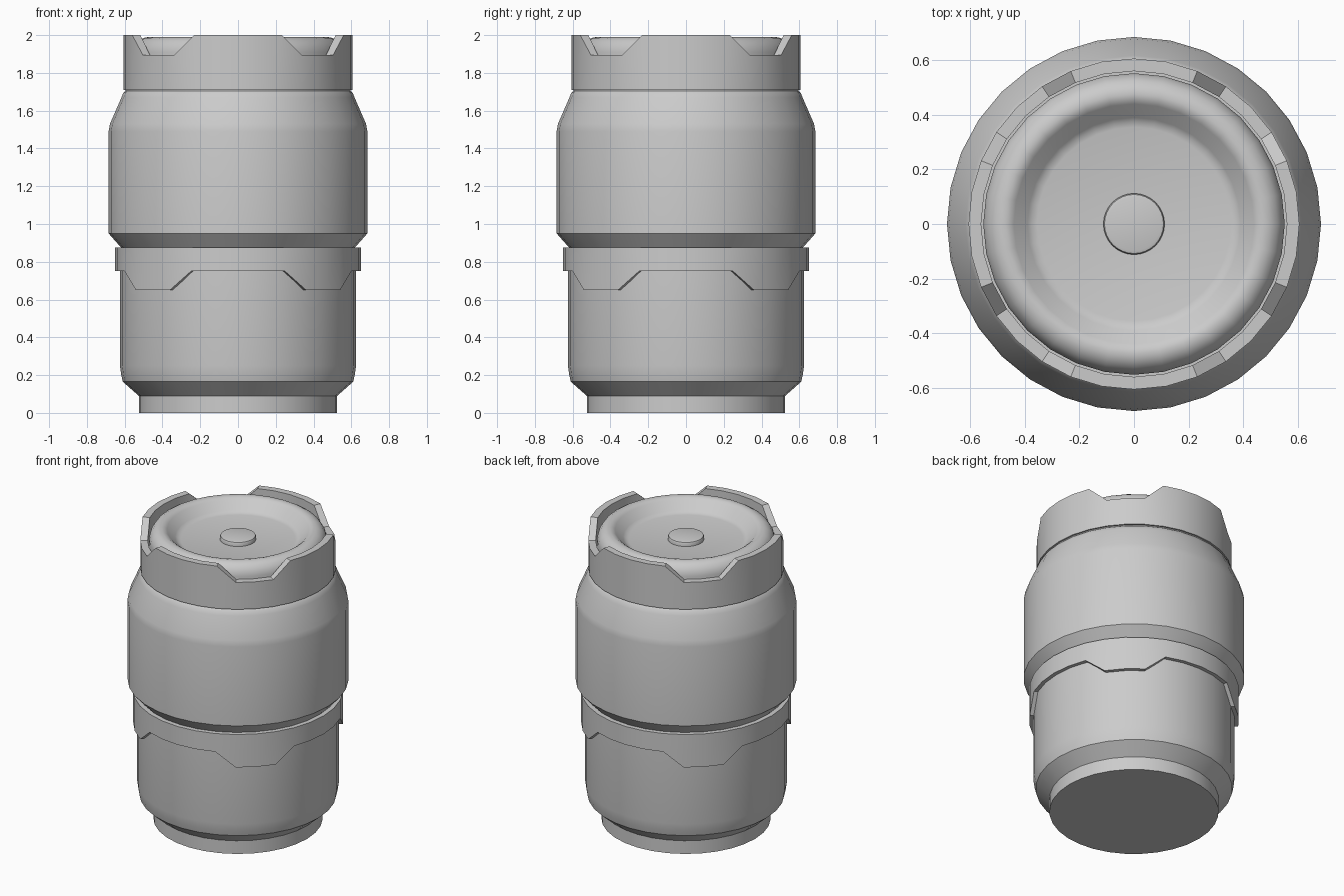
import bpy, bmesh, math

if "Cube" in bpy.data.objects:
    bpy.data.objects.remove(bpy.data.objects["Cube"])

SEG = 32  # sides of every round part

grey = bpy.data.materials.new("light grey")
grey.diffuse_color = (0.6, 0.6, 0.6, 1)
grey.use_nodes = True
grey.node_tree.nodes["Principled BSDF"].inputs["Base Color"].default_value = grey.diffuse_color


def finish(name, bm):
    bmesh.ops.remove_doubles(bm, verts=bm.verts, dist=1e-5)
    bmesh.ops.recalc_face_normals(bm, faces=bm.faces)
    mesh = bpy.data.meshes.new(name)
    bm.to_mesh(mesh)
    bm.free()
    mesh.materials.append(grey)
    ob = bpy.data.objects.new(name, mesh)
    bpy.context.collection.objects.link(ob)
    bpy.ops.object.select_all(action='DESELECT')
    ob.select_set(True)
    bpy.context.view_layer.objects.active = ob
    bpy.ops.object.shade_smooth_by_angle(angle=math.radians(35))


def revolve(name, section, closed=False):
    """Spin a section around z. section(k) gives the (radius, z) points at step k."""
    bm = bmesh.new()
    rows = []
    for k in range(SEG):
        a = 2 * math.pi * k / SEG
        rows.append([bm.verts.new((r * math.cos(a), r * math.sin(a), z)) for r, z in section(k)])
    n = len(rows[0])
    for k in range(SEG):
        p, q = rows[k], rows[(k + 1) % SEG]
        for i in range(n if closed else n - 1):
            j = (i + 1) % n
            bm.faces.new((p[i], q[i], q[j], p[j]))
    if not closed:  # flat caps on the open ends
        bm.faces.new([r[0] for r in rows])
        bm.faces.new([r[-1] for r in rows])
    finish(name, bm)


def diagonal(k):
    """True on the four diagonal tabs and notches."""
    return k % 8 in (3, 4, 5)


# Lower canister with stepped foot
lower = [(0.525, 0), (0.525, 0.09), (0.61, 0.165), (0.618, 0.2), (0.625, 0.25), (0.625, 0.8)]
revolve("lower_body", lambda k: lower)

# Clamp band with four hanging tabs
def band(k):
    low = 0.65 if diagonal(k) else 0.75
    return [(0.60, low), (0.65, low), (0.65, 0.875), (0.60, 0.875)]
revolve("clamp_band", band, closed=True)

# Upper canister with tapered shoulder
upper = [(0.61, 0.80), (0.61, 0.865), (0.685, 0.95), (0.685, 1.49), (0.678, 1.53),
         (0.617, 1.67), (0.607, 1.695), (0.595, 1.705), (0.595, 1.76)]
revolve("upper_body", lambda k: upper)

# Crown rim with four notches
def rim(k):
    top = 1.895 if diagonal(k) else 2.0
    return [(0.56, 1.71), (0.606, 1.71), (0.606, top), (0.56, top)]
revolve("crown_rim", rim, closed=True)

# Dished lid inside the rim
lid = [(0.552, 1.78), (0.552, 1.91), (0.545, 1.94), (0.525, 1.97), (0.50, 1.985), (0.475, 1.99),
       (0.455, 1.985), (0.44, 1.975), (0.39, 1.925), (0.375, 1.915), (0.355, 1.91)]
revolve("lid", lambda k: lid)

# Centre button
button = [(0.112, 1.905), (0.112, 1.928), (0.108, 1.936), (0.098, 1.939)]
revolve("button", lambda k: button)
